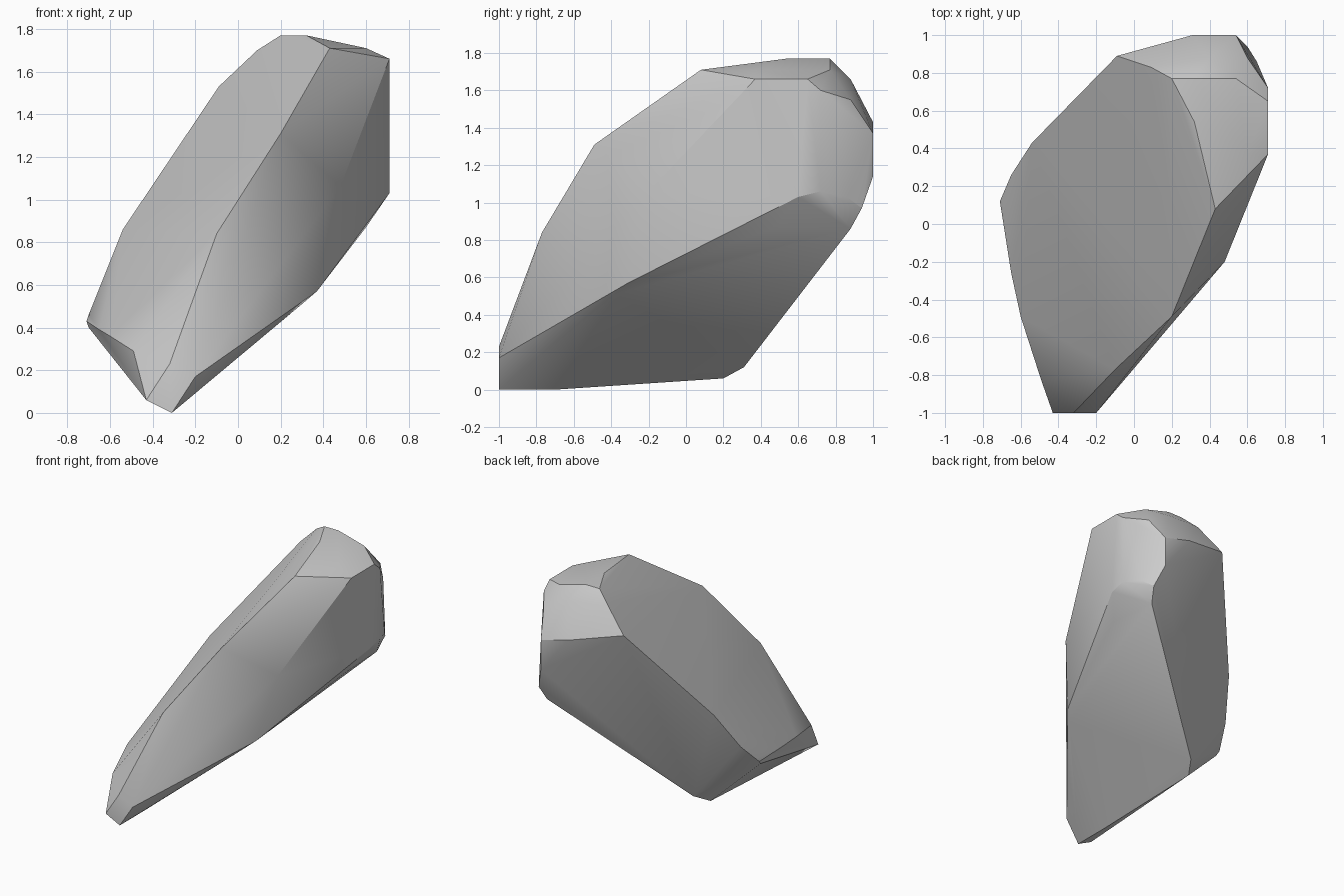
import bpy
import bmesh
from math import radians

# Boulder: a tilted slab described by the rims of its broken faces
slab_rim = [
    (0.43, 0.08, 1.71), (0.20, -0.49, 1.31), (-0.10, -0.77, 0.84),
    (-0.49, -0.83, 0.29), (-0.60, -0.49, 0.36), (-0.65, -0.26, 0.39),
    (-0.65, 0.26, 0.58), (-0.54, 0.43, 0.86), (-0.09, 0.89, 1.53),
    (0.09, 0.83, 1.70), (0.20, 0.77, 1.77), (0.32, 0.54, 1.77),
]
front_toe = [
    (-0.43, -1.0, 0.06), (-0.31, -1.0, 0.0), (-0.20, -1.0, 0.17), (-0.32, -1.0, 0.23),
]
underside_rim = [
    (-0.31, -0.70, 0.0), (-0.36, 0.0, 0.06), (-0.35, 0.20, 0.06),
    (-0.28, 0.31, 0.12), (0.03, 0.48, 0.37), (0.57, 0.88, 0.86),
    (0.60, 0.48, 0.87), (0.37, -0.31, 0.57), (0.30, -0.37, 0.51),
]
left_tip = [
    (-0.65, -0.10, 0.34), (-0.70, 0.09, 0.40), (-0.71, 0.12, 0.43), (-0.70, 0.14, 0.46),
]
right_shoulder = [
    (0.32, -0.31, 1.31), (0.43, -0.20, 1.20), (0.48, -0.20, 1.06),
    (0.60, 0.37, 1.71), (0.71, 0.37, 1.66), (0.71, 0.65, 1.66),
    (0.71, 0.60, 1.03), (0.71, 0.72, 1.06), (0.71, 0.72, 1.60),
]
rounded_back = [
    (0.32, 0.77, 1.77), (0.54, 0.77, 1.71), (0.40, 0.88, 1.66),
    (0.60, 0.88, 1.55), (0.31, 1.0, 1.43), (0.54, 1.0, 1.37),
    (0.54, 1.0, 1.14), (0.60, 0.94, 0.97), (0.65, 0.86, 1.03),
]


def stone(name, *rims):
    """Wrap the rims in a closed faceted skin."""
    bm = bmesh.new()
    for rim in rims:
        for co in rim:
            bm.verts.new(co)
    hull = bmesh.ops.convex_hull(bm, input=bm.verts[:])
    inner = {g for g in hull["geom_interior"] + hull["geom_unused"]
             if isinstance(g, bmesh.types.BMVert)}
    bmesh.ops.delete(bm, geom=list(inner), context='VERTS')
    # merge near-flat triangles into broad faces
    bmesh.ops.dissolve_limit(bm, angle_limit=radians(2), verts=bm.verts[:], edges=bm.edges[:])
    bmesh.ops.recalc_face_normals(bm, faces=bm.faces[:])
    mesh = bpy.data.meshes.new(name)
    bm.to_mesh(mesh)
    bm.free()
    ob = bpy.data.objects.new(name, mesh)
    bpy.context.collection.objects.link(ob)
    bpy.context.view_layer.objects.active = ob
    ob.select_set(True)
    bpy.ops.object.shade_smooth_by_angle(angle=radians(25))
    return ob


stone("boulder", slab_rim, front_toe, underside_rim, left_tip, right_shoulder, rounded_back)
